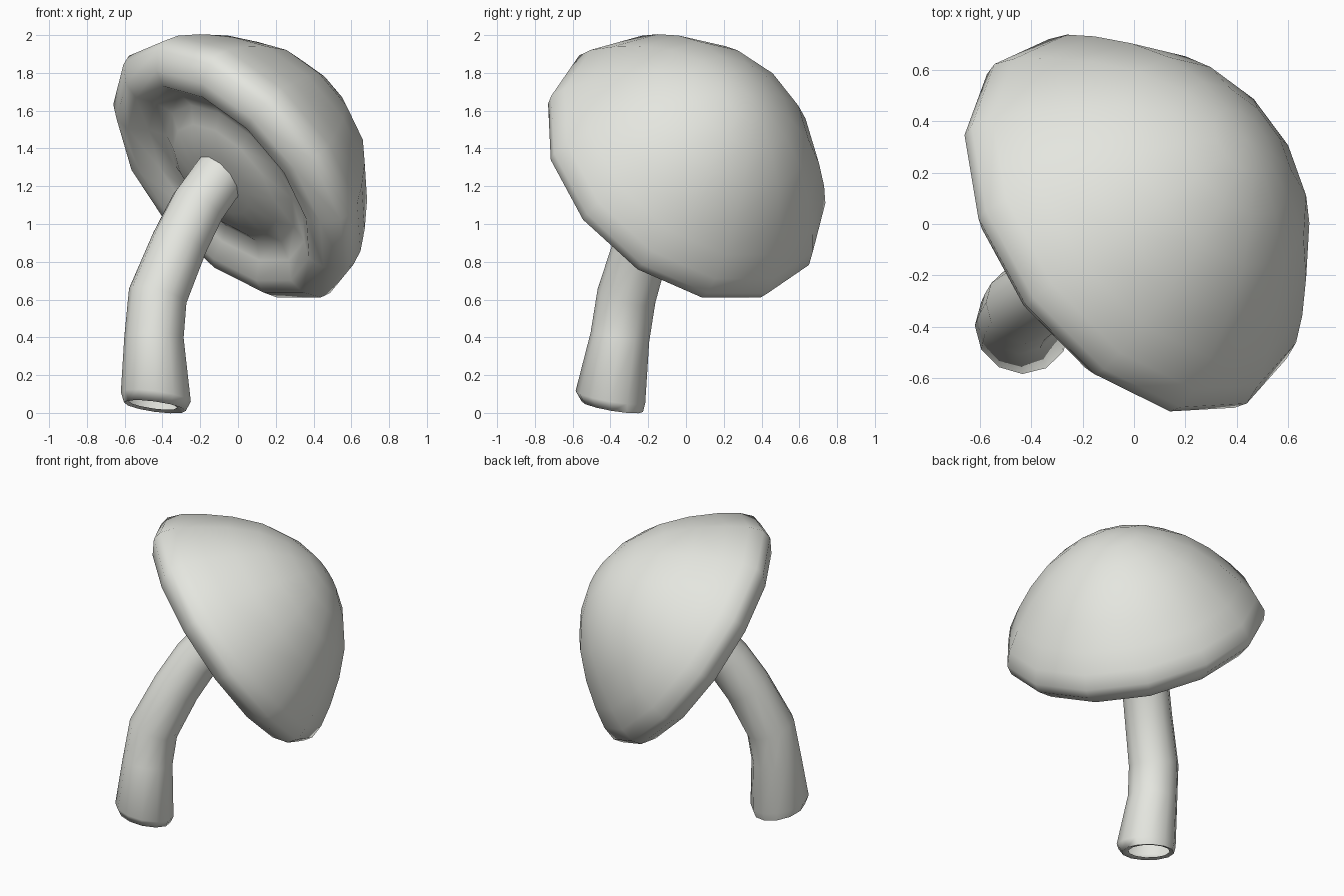
import bpy, bmesh, math
from mathutils import Vector

old = bpy.data.objects.get("Cube")
if old:
    bpy.data.objects.remove(old, do_unlink=True)


def material(name, colour):
    mat = bpy.data.materials.new(name)
    mat.use_nodes = True
    mat.diffuse_color = colour
    mat.node_tree.nodes["Principled BSDF"].inputs["Base Color"].default_value = colour
    return mat


def loft(name, rings, sides, ref, mat, angle):
    """Skin a chain of circles given as (centre, normal, radius); zero radius makes a tip."""
    bm = bmesh.new()
    loops = []
    for centre, normal, radius in rings:
        u = (ref - normal * ref.dot(normal)).normalized()
        v = normal.cross(u)
        if radius == 0:
            loops.append([bm.verts.new(centre)])
            continue
        turns = [math.tau * i / sides for i in range(sides)]
        loops.append([bm.verts.new(centre + (u * math.cos(t) + v * math.sin(t)) * radius)
                      for t in turns])
    for a, b in zip(loops, loops[1:]):
        for i in range(sides):
            j = (i + 1) % sides
            if len(a) == 1:
                bm.faces.new((a[0], b[j], b[i]))
            elif len(b) == 1:
                bm.faces.new((a[i], a[j], b[0]))
            else:
                bm.faces.new((a[i], a[j], b[j], b[i]))
    bm.normal_update()
    mesh = bpy.data.meshes.new(name)
    bm.to_mesh(mesh)
    bm.free()
    mesh.materials.append(mat)
    obj = bpy.data.objects.new(name, mesh)
    bpy.context.collection.objects.link(obj)
    bpy.ops.object.select_all(action='DESELECT')
    obj.select_set(True)
    bpy.context.view_layer.objects.active = obj
    bpy.ops.object.shade_smooth_by_angle(angle=math.radians(angle))
    return obj


flesh = material("pale_grey", (0.78, 0.79, 0.74, 1))

# Tilted cap: underside boss, shallow hollow, rolled rim, then dome (radius, height on axis)
axis = Vector((0.654, 0.488, 0.578)).normalized()
cap_centre = Vector((-0.045, -0.033, 1.257))
cap_profile = [(0, -0.08), (0.2, -0.075), (0.36, -0.04), (0.45, 0.01), (0.55, -0.02),
               (0.64, -0.085), (0.73, -0.07), (0.815, 0), (0.83, 0.06), (0.8, 0.15),
               (0.725, 0.27), (0.61, 0.42), (0.47, 0.56), (0.3, 0.665), (0.15, 0.72),
               (0, 0.74)]
loft("cap", [(cap_centre + axis * h, axis, r) for r, h in cap_profile],
     13, Vector((-0.29, 0.75, -0.21)), flesh, 80)

# Bent hollow stem: a path of centres and radii, flared at the open foot
stem = [((-0.45, -0.39, 0.045), 0.13), ((-0.44, -0.39, 0.033), 0.165),
        ((-0.435, -0.4, 0.085), 0.187), ((-0.445, -0.35, 0.4), 0.157),
        ((-0.425, -0.315, 0.62), 0.157), ((-0.31, -0.23, 0.9), 0.15),
        ((-0.215, -0.15, 1.09), 0.148), ((-0.085, -0.06, 1.27), 0.145)]
points = [Vector(p) for p, r in stem]
foot = Vector((0.14, 0.17, 1)).normalized()
rings = []
for i, (p, (_, r)) in enumerate(zip(points, stem)):
    ahead = points[min(i + 1, len(points) - 1)]
    normal = foot if i < 3 else (ahead - points[i - 1]).normalized()
    rings.append((p, normal, r))
loft("stem", rings, 12, Vector((1, 0, 0)), flesh, 80)
